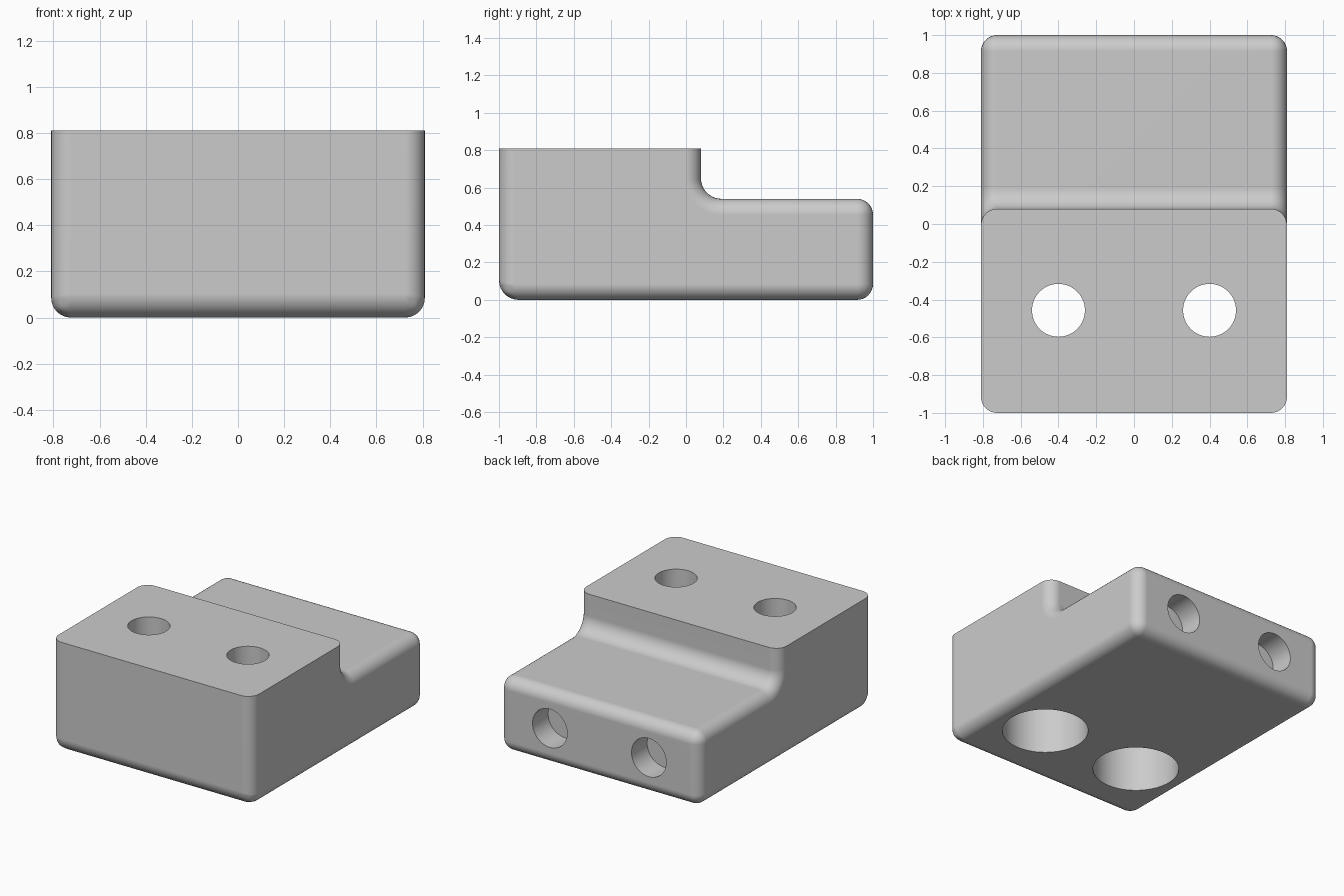
import bpy
import bmesh
from math import cos, sin, pi
from mathutils import Matrix

if "Cube" in bpy.data.objects:
    bpy.data.objects.remove(bpy.data.objects["Cube"], do_unlink=True)

W, TOP, SHELF, STEP = 0.81, 0.81, 0.54, 0.08   # half width, heights, step position
COVE, ROUND, TOE = 0.11, 0.085, 0.105          # fillet radii
HOLE_X, HOLE_Y, HOLE_R, BORE_R = 0.4, -0.457, 0.14, 0.29

grey = bpy.data.materials.new("plain_grey")
grey.use_nodes = True
colour = (0.6, 0.6, 0.6, 1)
grey.diffuse_color = colour
grey.node_tree.nodes["Principled BSDF"].inputs["Base Color"].default_value = colour


def add_object(name, bm):
    mesh = bpy.data.meshes.new(name)
    bm.to_mesh(mesh)
    bm.free()
    mesh.materials.append(grey)
    obj = bpy.data.objects.new(name, mesh)
    bpy.context.collection.objects.link(obj)
    return obj


def apply_all(obj):
    bpy.context.view_layer.objects.active = obj
    for m in list(obj.modifiers):
        bpy.ops.object.modifier_apply(modifier=m.name)


# Stepped side profile with a coved inner corner, extruded across x
cove = [(STEP + COVE - COVE * cos(a), SHELF + COVE - COVE * sin(a))
        for a in (pi / 2 * i / 10 for i in range(10, -1, -1))]
profile = [(-1, 0), (1, 0), (1, SHELF)] + cove + [(STEP, TOP), (-1, TOP)]
bm = bmesh.new()
side = bm.faces.new([bm.verts.new((-W, y, z)) for y, z in profile])
swept = bmesh.ops.extrude_face_region(bm, geom=[side])["geom"]
bmesh.ops.translate(bm, vec=(2 * W, 0, 0),
                    verts=[v for v in swept if isinstance(v, bmesh.types.BMVert)])
bmesh.ops.recalc_face_normals(bm, faces=bm.faces)

# Round every outer edge except the rim of the top and the lines across the cove
weight = bm.edges.layers.float.new("bevel_weight_edge")
for e in bm.edges:
    a, b = (v.co for v in e.verts)
    across = abs(a.x - b.x) > W
    on_top = min(a.z, b.z) > TOP - 0.001
    if on_top or (across and abs(a.y) < 0.99):
        continue
    toe = across and a.y < 0
    e[weight] = 1 if toe else ROUND / TOE
block = add_object("stepped_block", bm)
bevel = block.modifiers.new("rounding", "BEVEL")
bevel.limit_method = "WEIGHT"
bevel.width = TOE
bevel.segments = 8
bevel.use_clamp_overlap = False
apply_all(block)


# Screw holes: through hole, wide counterbore below, blind hole in the back
def cut(name, radius, depth, centre, turn=0):
    bm = bmesh.new()
    bmesh.ops.create_cone(bm, cap_ends=True, segments=64, radius1=radius,
                          radius2=radius, depth=depth,
                          matrix=Matrix.Translation(centre) @ Matrix.Rotation(turn, 4, "X"))
    cutter = add_object(name, bm)
    cutter.hide_render = True
    mod = block.modifiers.new(name, "BOOLEAN")
    mod.operation = "DIFFERENCE"
    mod.solver = "EXACT"
    mod.object = cutter
    apply_all(block)
    bpy.data.objects.remove(cutter, do_unlink=True)


for x in (-HOLE_X, HOLE_X):
    cut("counterbore_cutter", BORE_R, SHELF * 2, (x, HOLE_Y, 0))
    cut("through_hole_cutter", HOLE_R, 2, (x, HOLE_Y, 0.5))
    cut("back_hole_cutter", HOLE_R, 0.36, (x, 1, SHELF / 2), pi / 2)

# Smooth fillets with flat-looking faces
bpy.ops.object.select_all(action="DESELECT")
block.select_set(True)
bpy.context.view_layer.objects.active = block
bpy.ops.object.shade_smooth_by_angle(angle=pi / 6)
normals = block.modifiers.new("even_shading", "WEIGHTED_NORMAL")
normals.keep_sharp = True
